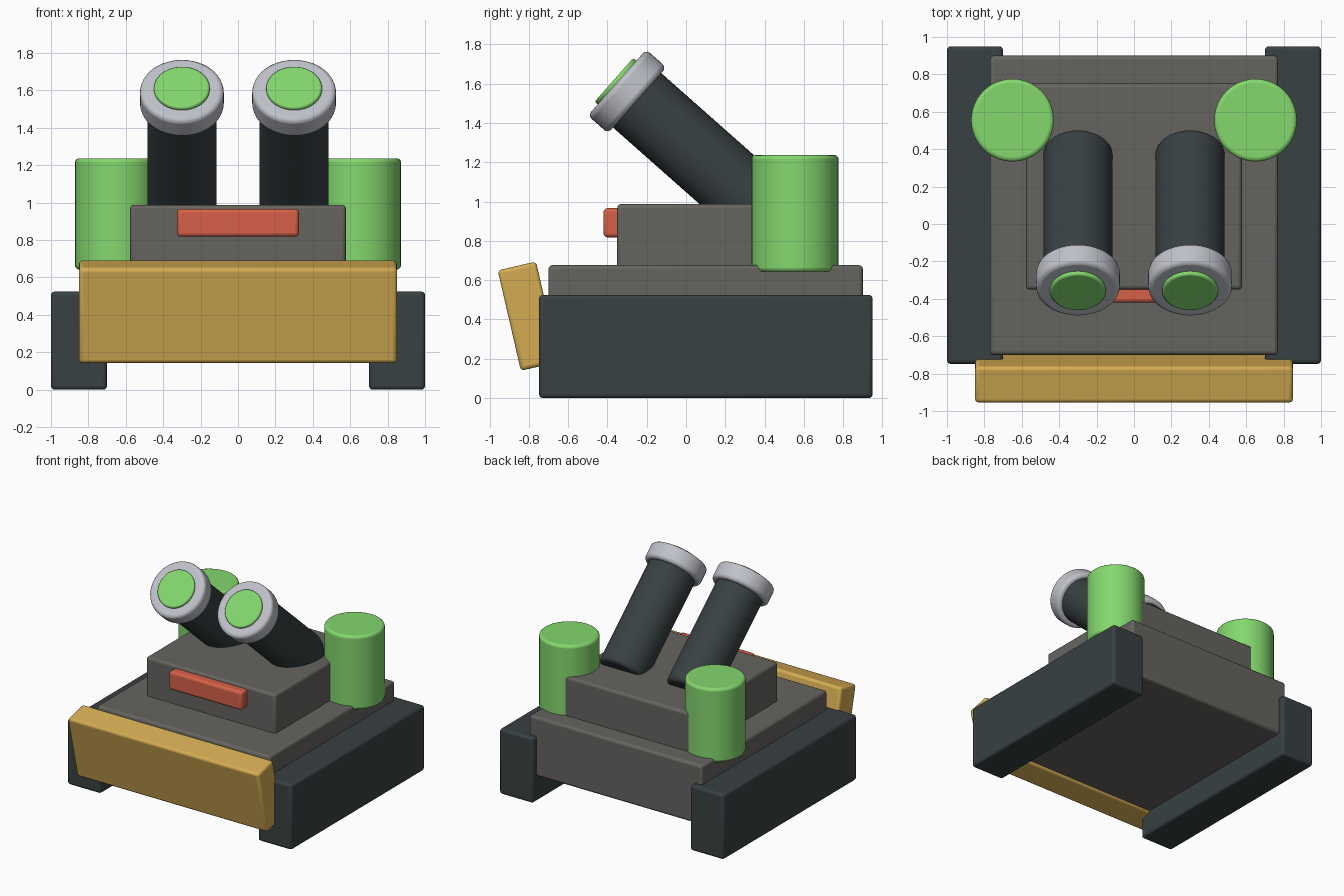
import bpy, math
from mathutils import Vector

cube = bpy.data.objects.get("Cube")
if cube:
    bpy.data.objects.remove(cube, do_unlink=True)


def material(name, rgb):
    m = bpy.data.materials.new(name)
    m.use_nodes = True
    m.diffuse_color = (*rgb, 1)
    bsdf = next(n for n in m.node_tree.nodes if n.type == 'BSDF_PRINCIPLED')
    bsdf.inputs["Base Color"].default_value = (*rgb, 1)
    return m


dark = material("dark slate", (0.04, 0.052, 0.055))
grey = material("warm grey", (0.13, 0.127, 0.115))
silver = material("silver", (0.53, 0.54, 0.59))
green = material("light green", (0.23, 0.68, 0.155))
gold = material("ochre yellow", (0.66, 0.41, 0.085))
red = material("brick red", (0.68, 0.12, 0.065))


def finish(name, mat, bevel):
    """Name, colour, bevel and smooth the active object."""
    ob = bpy.context.object
    ob.name = name
    ob.data.materials.append(mat)
    bpy.ops.object.transform_apply(location=False, rotation=False, scale=True)
    bpy.ops.object.shade_smooth_by_angle(angle=math.radians(35))
    mod = ob.modifiers.new("rounded edges", 'BEVEL')
    mod.width = bevel
    mod.segments = 3
    mod.limit_method = 'ANGLE'
    mod.angle_limit = math.radians(40)
    return ob


def box(name, mat, x, y, z, bevel=0.02):
    """Box from ranges along each axis."""
    ranges = (x, y, z)
    bpy.ops.mesh.primitive_cube_add(size=1, location=[(a + b) / 2 for a, b in ranges])
    bpy.context.object.scale = [b - a for a, b in ranges]
    return finish(name, mat, bevel)


def rod(name, mat, start, end, radius, bevel=0.02):
    """Cylinder between two points."""
    a, b = Vector(start), Vector(end)
    turn = (b - a).to_track_quat('Z', 'Y').to_euler()
    bpy.ops.mesh.primitive_cylinder_add(vertices=48, radius=radius, depth=(b - a).length,
                                        location=(a + b) / 2, rotation=turn)
    return finish(name, mat, bevel)


# Body
box("hull", grey, (-0.77, 0.77), (-0.70, 0.90), (0.20, 0.677))
box("upper_deck", grey, (-0.577, 0.577), (-0.35, 0.75), (0.62, 0.988))
box("front_plate", red, (-0.325, 0.325), (-0.42, -0.33), (0.818, 0.967))

# Tilted blade across the front
blade = box("front_blade", gold, (-0.85, 0.85), (-0.902, -0.702), (0.155, 0.679))
blade.rotation_euler.x = math.radians(13)

# Barrels are aimed forward and up from the deck
pitch = math.radians(41.5)
aim = Vector((0, -math.cos(pitch), math.sin(pitch)))

for side, s in (("left", 1), ("right", -1)):
    box(side + "_track", dark, sorted((s * 0.70, s)), (-0.748, 0.95), (0, 0.525))
    rod(side + "_tank", green, (s * 0.65, 0.555, 0.643), (s * 0.65, 0.555, 1.237), 0.221)

    muzzle = Vector((s * 0.30, -0.351, 1.606))
    rod(side + "_barrel", dark, muzzle - aim * 0.99, muzzle - aim * 0.05, 0.185, 0.03)
    rod(side + "_collar", silver, muzzle - aim * 0.137, muzzle, 0.224, 0.025)
    rod(side + "_lens", green, muzzle - aim * 0.06, muzzle + aim * 0.021, 0.149, 0.012)
